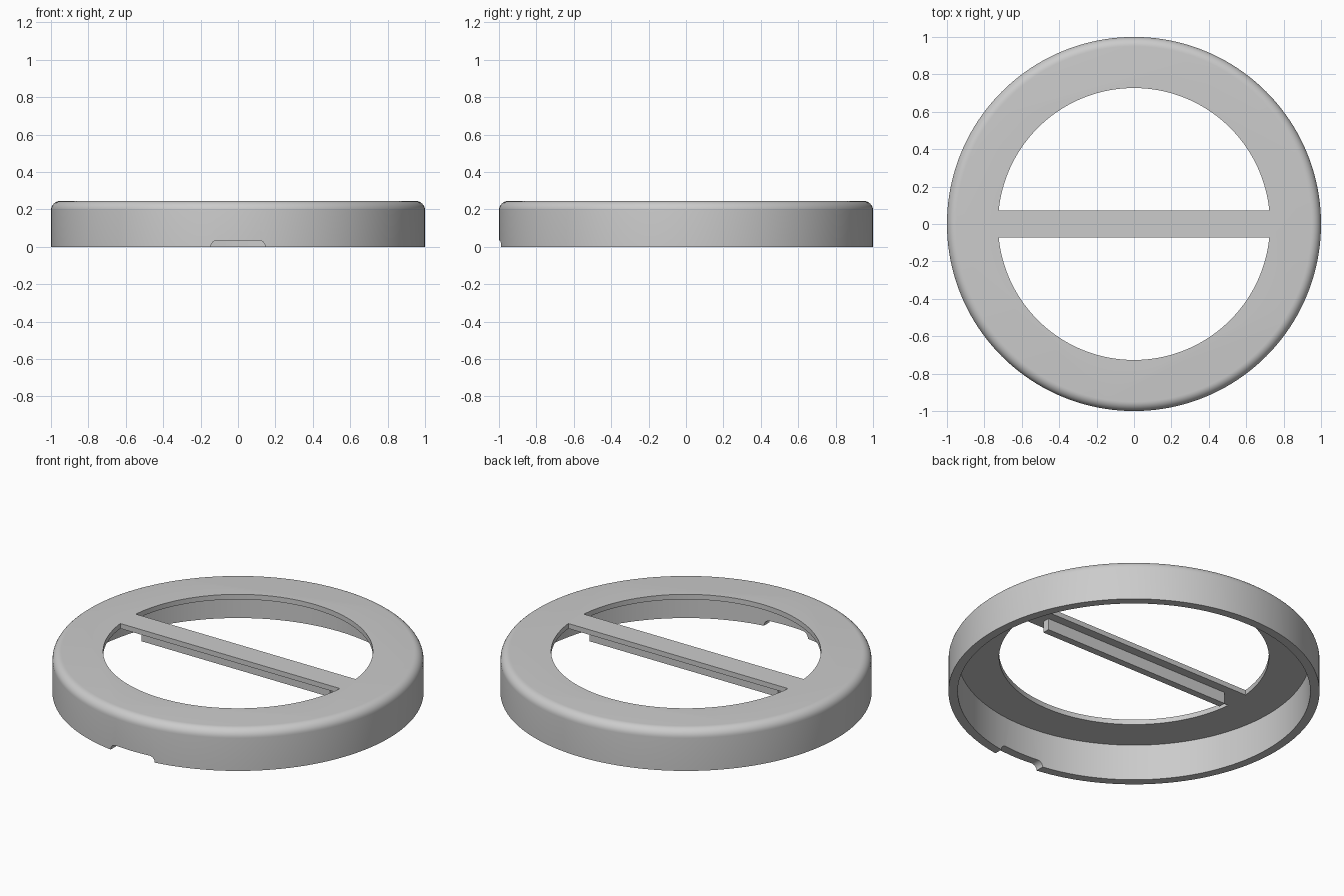
import bpy, bmesh
from math import sin, cos, pi, asin

cube = bpy.data.objects.get("Cube")
if cube:
    bpy.data.objects.remove(cube, do_unlink=True)

HEIGHT, LID, WALL, FILLET = 0.245, 0.03, 0.05, 0.05
HOLE_R, BAR_HALF, SEGMENTS = 0.727, 0.073, 160

grey = bpy.data.materials.new("light grey")
grey.use_nodes = True
colour = (0.6, 0.6, 0.6, 1)
grey.diffuse_color = colour
grey.node_tree.nodes["Principled BSDF"].inputs["Base Color"].default_value = colour


def add_object(name, bm):
    bmesh.ops.recalc_face_normals(bm, faces=bm.faces)
    mesh = bpy.data.meshes.new(name)
    bm.to_mesh(mesh)
    bm.free()
    mesh.materials.append(grey)
    obj = bpy.data.objects.new(name, mesh)
    bpy.context.collection.objects.link(obj)
    return obj


def prism(name, points, direction):
    """Extrude a closed outline along a direction."""
    bm = bmesh.new()
    face = bm.faces.new([bm.verts.new(p) for p in points])
    ext = bmesh.ops.extrude_face_region(bm, geom=[face])
    moved = [g for g in ext["geom"] if isinstance(g, bmesh.types.BMVert)]
    bmesh.ops.translate(bm, verts=moved, vec=direction)
    return add_object(name, bm)


def arc(radius, start, end, steps):
    for i in range(steps + 1):
        a = start + (end - start) * i / steps
        yield radius * cos(a), radius * sin(a)


def lathe_cup(name, profile):
    """Turn a profile into rings and close both ends with a flat disc."""
    bm = bmesh.new()
    rings = [[bm.verts.new((r * cos(2 * pi * i / SEGMENTS), r * sin(2 * pi * i / SEGMENTS), z))
              for i in range(SEGMENTS)] for r, z in profile]
    for a, b in zip(rings, rings[1:]):
        for i in range(SEGMENTS):
            j = (i + 1) % SEGMENTS
            bm.faces.new((a[i], a[j], b[j], b[i]))
    bm.faces.new(rings[0])
    bm.faces.new(rings[-1])
    return add_object(name, bm)


# Hollow cap with a rounded upper rim
rim = [(1 - FILLET + x, HEIGHT - FILLET + z) for x, z in arc(FILLET, 0, pi / 2, 8)]
inner = 1 - WALL
cap = lathe_cup("ring_cap", [(inner, HEIGHT - LID), (inner, 0), (1, 0)] + rim)

# Two half-moon openings that leave the cross bar
cutters = []
start = asin(BAR_HALF / HOLE_R)
for side in (1, -1):
    outline = [(x, side * y, 0.1) for x, y in arc(HOLE_R, start, pi - start, 72)]
    cutters.append(prism("opening_cutter", outline, (0, 0, 0.3)))

# Finger notch with rounded corners in the front wall
right = [(0.11 + x, z) for x, z in arc(0.035, 0, pi / 2, 8)]
half = [(0.145, -0.1)] + right
notch = half + [(-x, z) for x, z in reversed(half)]
cutters.append(prism("notch_cutter", [(x, -1.1, z) for x, z in notch], (0, 0.3, 0)))

for cutter in cutters:
    cutter.hide_render = True
    mod = cap.modifiers.new("cut", "BOOLEAN")
    mod.operation = "DIFFERENCE"
    mod.solver = "EXACT"
    mod.object = cutter

# Bake the cuts, then drop the cutters
bpy.context.view_layer.update()
baked = bpy.data.meshes.new_from_object(cap.evaluated_get(bpy.context.evaluated_depsgraph_get()))
cap.modifiers.clear()
cap.data = baked
for cutter in cutters:
    bpy.data.objects.remove(cutter, do_unlink=True)

# Stiffening rib under the cross bar
x, y, z = 0.62, 0.021, 0.147
prism("bar_rib", [(-x, -y, z), (x, -y, z), (x, y, z), (-x, y, z)], (0, 0, HEIGHT - LID - z))

bpy.ops.object.select_all(action="DESELECT")
cap.select_set(True)
bpy.context.view_layer.objects.active = cap
bpy.ops.object.shade_smooth_by_angle(angle=pi / 6)
